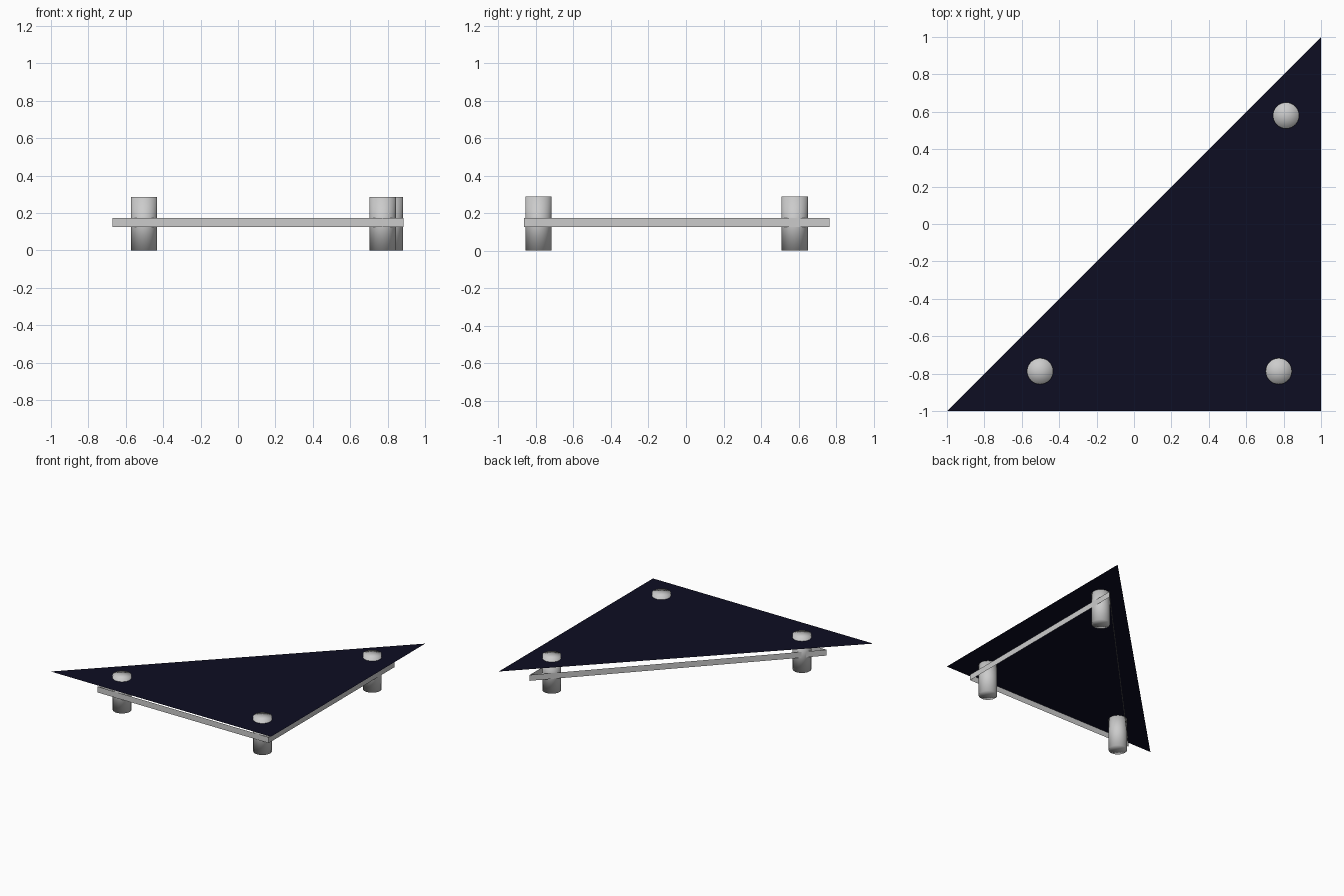
import bpy, bmesh

if "Cube" in bpy.data.objects:
    bpy.data.objects.remove(bpy.data.objects["Cube"])


def material(name, rgb):
    m = bpy.data.materials.new(name)
    m.diffuse_color = (*rgb, 1)
    m.use_nodes = True
    m.node_tree.nodes["Principled BSDF"].inputs["Base Color"].default_value = m.diffuse_color
    return m


metal = material("light_grey_metal", (0.6, 0.6, 0.6))
glass = material("dark_navy_glass", (0.004, 0.004, 0.016))


def make_object(name, bm, mat):
    mesh = bpy.data.meshes.new(name)
    bm.to_mesh(mesh)
    bm.free()
    mesh.materials.append(mat)
    obj = bpy.data.objects.new(name, mesh)
    bpy.context.collection.objects.link(obj)
    return obj


# Table top: one thin triangular sheet
bm = bmesh.new()
bm.faces.new([bm.verts.new((x, y, 0.26)) for x, y in ((-1, -1), (1, -1), (1, 1))])
make_object("table_top", bm, glass)

# Rails: sheet-metal strips running tangent to the outside of the legs
corners = [(-0.67, -0.865), (0.884, -0.865), (0.884, 0.765)]
for i, name in enumerate(("front_rail", "right_rail", "diagonal_rail")):
    a, b = corners[i], corners[(i + 1) % 3]
    bm = bmesh.new()
    bm.faces.new([bm.verts.new(p) for p in
                  ((*a, 0.125), (*b, 0.125), (*b, 0.173), (*a, 0.173))])
    make_object(name, bm, metal)

# Legs: smooth cylinders poking through the top
LEG_HEIGHT = 0.287
for name, x, y in (("left_leg", -0.502, -0.787),
                   ("corner_leg", 0.774, -0.787),
                   ("back_leg", 0.813, 0.58)):
    bpy.ops.mesh.primitive_cylinder_add(
        vertices=32, radius=0.07, depth=LEG_HEIGHT, end_fill_type='TRIFAN',
        location=(x, y, LEG_HEIGHT / 2))
    leg = bpy.context.object
    leg.name = name
    leg.data.materials.append(metal)
    bpy.ops.object.shade_smooth()
